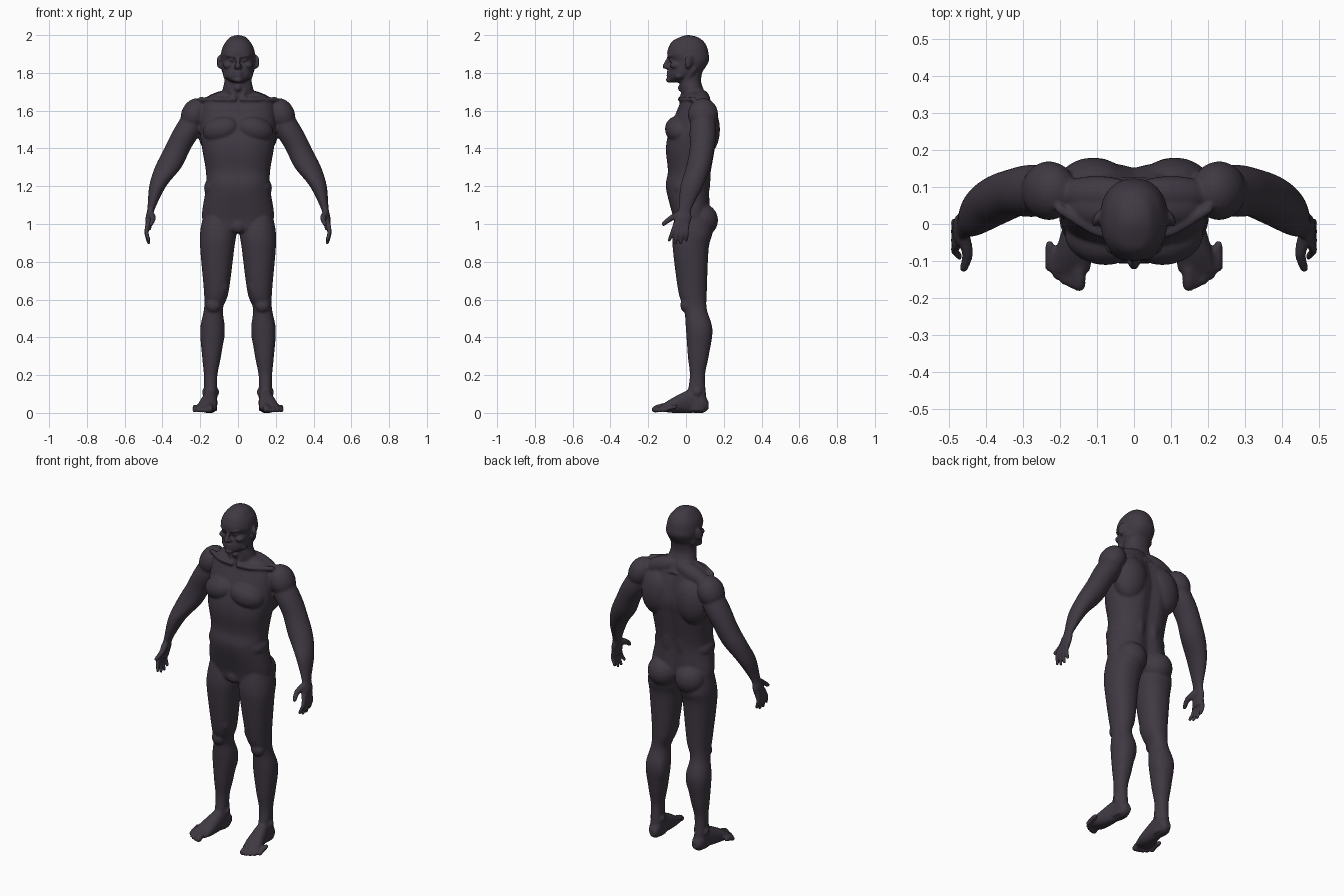
import bpy
import bmesh
from math import cos, sin, tau, exp, copysign, radians
from mathutils import Vector, Matrix, Euler

cube = bpy.data.objects.get("Cube")
if cube:
    bpy.data.objects.remove(cube)

bm = bmesh.new()


def smooth_rows(rows, steps=8):
    """Pass a smooth curve through the section rows."""
    rows = [Vector(row) for row in rows]
    padded = [rows[0]] + rows + [rows[-1]]
    result = []
    for before, start, end, after in zip(padded, padded[1:], padded[2:], padded[3:]):
        leave, arrive = (end - before) / 2, (after - start) / 2
        for i in range(steps):
            t = i / steps
            ease = t * t * (3 - 2 * t)
            result.append(start.lerp(end, ease)
                          + leave * (t * (1 - t) ** 2)
                          - arrive * (t * t * (1 - t)))
    return result + [rows[-1]]


def rounded(value, power):
    """Squared-off sine or cosine."""
    return copysign(abs(value) ** (2 / power), value)


def loft(rows, along_y=False, power=2.2, groove=0, sides=48):
    """Skin rounded sections given as (position, x low, x high, other low, other high)."""
    rings = []
    for position, left, right, low, high in smooth_rows(rows):
        ring = []
        for i in range(sides):
            across, deep = cos(tau * i / sides), sin(tau * i / sides)
            x = (left + right + (right - left) * rounded(across, power)) / 2
            v = (low + high + (high - low) * rounded(deep, power)) / 2
            # A midline furrow, deep behind and shallow in front
            dent = groove * exp(-(x / .04) ** 2)
            v -= dent if deep > 0 else -dent / 4
            ring.append(bm.verts.new((x, position, v) if along_y else (x, v, position)))
        rings.append(ring)
    for lower, upper in zip(rings, rings[1:]):
        for i in range(sides):
            j = (i + 1) % sides
            bm.faces.new((lower[i], lower[j], upper[j], upper[i]))
    bm.faces.new(rings[0])
    bm.faces.new(rings[-1])


def centred_loft(rows, **options):
    """Loft sections given as (height, half width, front, back)."""
    loft([(height, -half, half, front, back) for height, half, front, back in rows], **options)


def blob(at, size, turn=(0, 0, 0)):
    """Ellipsoid for a muscle or a facial form."""
    rotation = Euler([radians(angle) for angle in turn])
    matrix = Matrix.LocRotScale(Vector(at), rotation, Vector(size))
    bmesh.ops.create_icosphere(bm, subdivisions=3, radius=1, matrix=matrix)


def cord(points, start, end):
    """Tapering round cord through points, for digits, bones and tendons."""
    path = smooth_rows(points)
    for i, point in enumerate(path):
        radius = start + (end - start) * i / (len(path) - 1)
        bmesh.ops.create_icosphere(bm, subdivisions=2, radius=radius,
                                   matrix=Matrix.Translation(point))


# Left leg
loft([(1.06, .03, .18, -.05, .12), (.96, .01, .2, -.07, .14), (.87, .02, .2, -.07, .12),
      (.64, .05, .18, -.04, .11), (.55, .08, .18, -.01, .11), (.44, .07, .2, 0, .14),
      (.3, .09, .19, .01, .12), (.19, .11, .18, .02, .1), (.06, .11, .18, 0, .11),
      (.01, .11, .18, 0, .11)])

# Left kneecap, inner calf, inner thigh and ankle bones
blob(at=(.13, 0, .57), size=(.04, .03, .04))
blob(at=(.1, .08, .43), size=(.03, .05, .09))
blob(at=(.09, 0, .68), size=(.04, .04, .07))
for ankle_x in (.11, .18):
    blob(at=(ankle_x, .06, .11), size=(.01, .02, .02))

# Left foot
loft([(.12, .12, .16, .02, .06), (.09, .11, .18, 0, .1), (.04, .11, .18, 0, .13),
      (-.07, .11, .21, 0, .08), (-.13, .12, .22, .01, .04)], along_y=True)

# Left toes, getting shorter outwards
for i in range(5):
    thick = .013 if i else .018
    tip = Vector((.148 + .02 * i, -.165 + .003 * i * i, thick))
    cord([tip + Vector((0, .06, .02)), tip + Vector((0, .02, .01)), tip], thick, thick)

# Left buttock, chest, shoulder blade, neck slope, hip and back column
blob(at=(.09, .08, 1.02), size=(.09, .09, .09))
blob(at=(.09, -.04, 1.5), size=(.1, .07, .07), turn=(0, 15, 12))
blob(at=(.11, .1, 1.5), size=(.1, .08, .14), turn=(0, -8, 0))
blob(at=(.1, .08, 1.65), size=(.12, .05, .05), turn=(0, 20, 0))
blob(at=(.12, .01, 1.19), size=(.06, .08, .06))
blob(at=(.05, .09, 1.25), size=(.04, .04, .14))

# Left collar bone and neck tendon
cord([(.02, -.03, 1.66), (.1, -.02, 1.66), (.2, .04, 1.66)], .014, .014)
cord([(.07, .04, 1.82), (.05, 0, 1.75), (.02, -.02, 1.67)], .02, .013)

# Left arm and shoulder
blob(at=(.23, .09, 1.58), size=(.07, .08, .09), turn=(0, -25, 0))
loft([(1.63, .15, .26, .04, .14), (1.5, .19, .34, .02, .16), (1.4, .25, .39, .02, .15),
      (1.3, .3, .44, 0, .13), (1.2, .38, .47, -.03, .09), (1.08, .44, .48, -.04, .03),
      (1.03, .45, .49, -.06, .03), (.97, .46, .49, -.06, .01)], power=2)

# Left fingers, fanned from the knuckles, and thumb
for i in range(4):
    knuckle = Vector((.477, .02 * i - .055, 1))
    tip = Vector((.472, .03 * i - .088, .9))
    tip.z += .015 if i in (0, 3) else 0
    middle = knuckle.lerp(tip, .5) + Vector((.01, 0, 0))
    cord([knuckle, middle, tip], .014, .01)
cord([(.46, -.04, 1.05), (.45, -.08, 1.03), (.46, -.12, 1)], .02, .012)

# Left brow, eye, cheek, jaw, nostril and ear
blob(at=(.032, -.082, 1.89), size=(.034, .016, .011), turn=(0, -6, 18))
blob(at=(.034, -.076, 1.868), size=(.016, .014, .01))
blob(at=(.05, -.055, 1.84), size=(.03, .03, .02), turn=(0, 0, 25))
blob(at=(.056, -.02, 1.79), size=(.02, .04, .02), turn=(20, 0, 20))
blob(at=(.014, -.098, 1.83), size=(.01, .01, .01))
blob(at=(.1, .015, 1.86), size=(.01, .024, .036), turn=(-10, 0, 25))
blob(at=(.09, .01, 1.84), size=(.014, .014, .02))

# Right side
mirrored = bmesh.ops.duplicate(bm, geom=bm.verts[:] + bm.edges[:] + bm.faces[:])["geom"]
for element in mirrored:
    if isinstance(element, bmesh.types.BMVert):
        element.co.x *= -1

# Torso
centred_loft([(1.7, .1, 0, .09), (1.65, .18, -.03, .13), (1.5, .2, -.09, .17),
              (1.4, .19, -.11, .16), (1.28, .17, -.1, .14), (1.19, .17, -.11, .13),
              (1.03, .19, -.07, .13), (.97, .13, -.06, .09), (.95, .05, -.03, .05)],
             groove=.02)
blob(at=(0, -.04, .99), size=(.04, .03, .04))

# Neck and throat
centred_loft([(1.85, .07, -.02, .1), (1.77, .07, -.03, .08), (1.72, .08, -.03, .09),
              (1.64, .1, -.01, .13)])
blob(at=(0, -.03, 1.72), size=(.016, .014, .018))

# Head
centred_loft([(2, .01, 0, .02), (1.99, .04, -.03, .06), (1.97, .06, -.07, .09),
              (1.94, .08, -.09, .11), (1.9, .09, -.1, .12), (1.86, .09, -.08, .12),
              (1.8, .08, -.09, .08), (1.77, .06, -.09, .03), (1.75, .03, -.08, 0)])

# Nose, lips and chin
cord([(0, -.09, 1.88), (0, -.1, 1.86), (0, -.112, 1.834)], .01, .014)
for lip_height in (1.787, 1.803):
    blob(at=(0, -.09, lip_height), size=(.026, .014, .007))
blob(at=(0, -.088, 1.763), size=(.026, .02, .015))

# One continuous skin
bmesh.ops.recalc_face_normals(bm, faces=bm.faces)
mesh = bpy.data.meshes.new("body")
bm.to_mesh(mesh)
bm.free()
body = bpy.data.objects.new("body", mesh)
bpy.context.collection.objects.link(body)

skin = bpy.data.materials.new("dark plum grey")
skin.use_nodes = True
colour = (.05, .04, .055, 1)
skin.diffuse_color = colour
skin.node_tree.nodes["Principled BSDF"].inputs["Base Color"].default_value = colour
mesh.materials.append(skin)

remesh = body.modifiers.new("merge", "REMESH")
remesh.mode = "VOXEL"
remesh.voxel_size = .006
remesh.use_smooth_shade = True
relax = body.modifiers.new("relax", "SMOOTH")
relax.factor = .5
relax.iterations = 6
